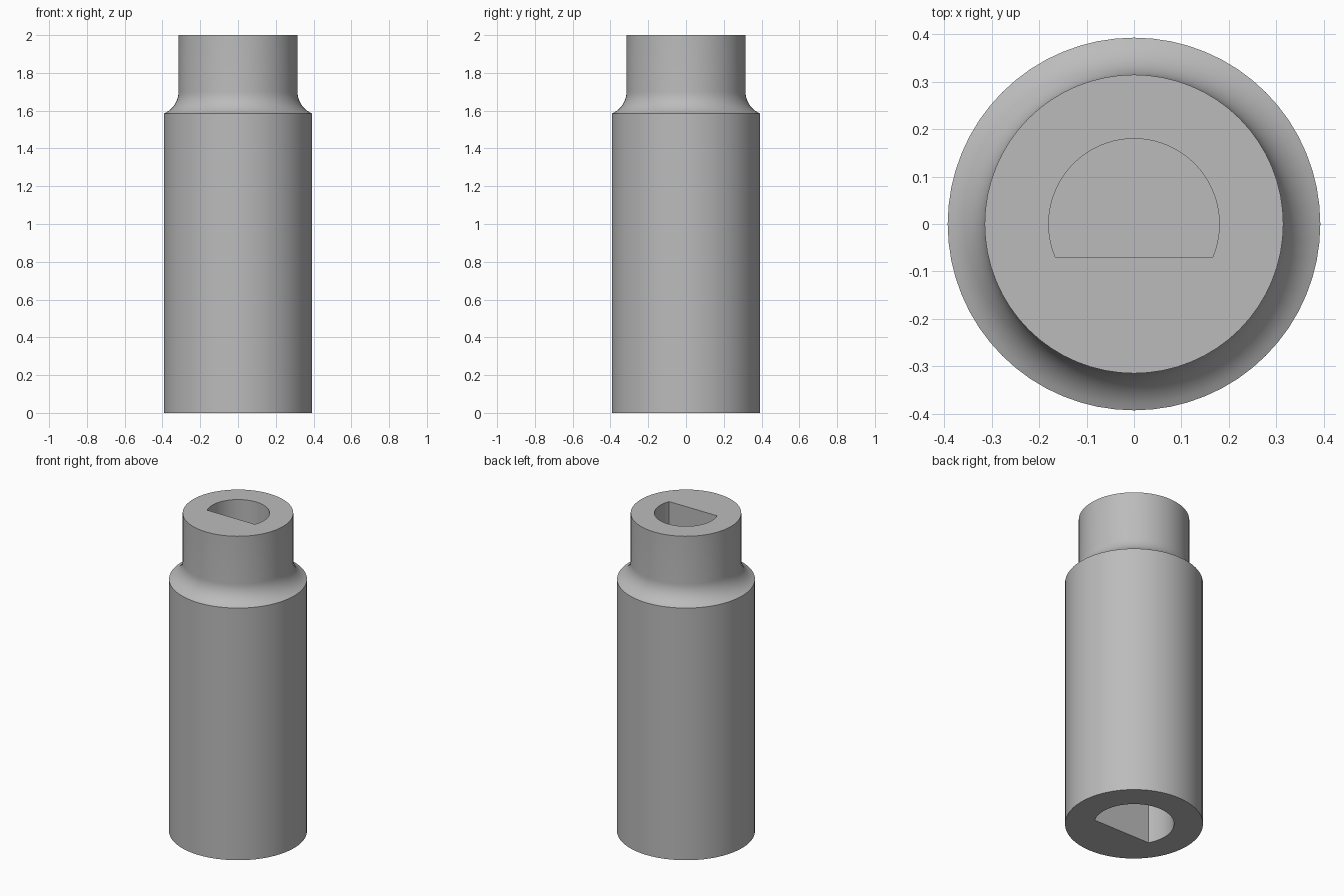
import bpy, bmesh
from math import asin, acos, cos, sin, pi, radians

cube = bpy.data.objects.get("Cube")
if cube:
    bpy.data.objects.remove(cube)

SIDES = 64
BODY_R, NECK_R = 0.393, 0.315
SHOULDER_Z, NECK_Z, TOP_Z = 1.585, 1.70, 2.0

grey = bpy.data.materials.new("plain grey")
grey.use_nodes = True
colour = (0.5, 0.5, 0.5, 1)
grey.diffuse_color = colour
grey.node_tree.nodes["Principled BSDF"].inputs["Base Color"].default_value = colour


def add_object(name, bm):
    bmesh.ops.recalc_face_normals(bm, faces=bm.faces)
    mesh = bpy.data.meshes.new(name)
    bm.to_mesh(mesh)
    bm.free()
    mesh.materials.append(grey)
    obj = bpy.data.objects.new(name, mesh)
    bpy.context.collection.objects.link(obj)
    return obj


def turned(name, profile):
    """Closed solid of revolution from (radius, height) pairs."""
    bm = bmesh.new()
    rings = [[bm.verts.new((r * cos(2 * pi * i / SIDES), r * sin(2 * pi * i / SIDES), z))
              for i in range(SIDES)] for r, z in profile]
    for low, high in zip(rings, rings[1:]):
        for i in range(SIDES):
            j = (i + 1) % SIDES
            bm.faces.new((low[i], low[j], high[j], high[i]))
    bm.faces.new(rings[0])
    bm.faces.new(rings[-1])
    return add_object(name, bm)


def d_prism(name, radius, flat, z0, z1, steps=48):
    """D-shaped prism whose flat side faces the front."""
    start = -asin(flat / radius)
    sweep = pi - 2 * start
    bm = bmesh.new()
    face = bm.faces.new([bm.verts.new((radius * cos(start + sweep * i / steps),
                                       radius * sin(start + sweep * i / steps), z0))
                         for i in range(steps + 1)])
    extruded = bmesh.ops.extrude_face_region(bm, geom=[face], use_keep_orig=True)["geom"]
    top = [v for v in extruded if isinstance(v, bmesh.types.BMVert)]
    bmesh.ops.translate(bm, verts=top, vec=(0, 0, z1 - z0))
    return add_object(name, bm)


# Body, concave shoulder and neck in one profile
rise, reach = NECK_Z - SHOULDER_Z, BODY_R - NECK_R
fillet = (rise ** 2 + reach ** 2) / (2 * reach)
arc = acos((fillet - reach) / fillet)
profile = [(BODY_R, 0), (BODY_R, SHOULDER_Z)]
for k in range(1, 11):
    a = arc * (1 - k / 10)
    profile.append((NECK_R + fillet * (1 - cos(a)), NECK_Z - fillet * sin(a)))
profile.append((NECK_R, TOP_Z))
body = turned("coupler_body", profile)

# Blind D-shaped sockets at both ends
sockets = [d_prism("top_socket_cutter", 0.18, 0.07, 1.4, 2.1),
           d_prism("bottom_socket_cutter", 0.228, 0.11, -0.1, 0.9)]
for cutter in sockets:
    mod = body.modifiers.new(cutter.name, "BOOLEAN")
    mod.operation = "DIFFERENCE"
    mod.solver = "EXACT"
    mod.object = cutter

# Apply the cuts, then drop the cutters
bpy.context.view_layer.update()
depsgraph = bpy.context.evaluated_depsgraph_get()
cut_mesh = bpy.data.meshes.new_from_object(body.evaluated_get(depsgraph))
body.modifiers.clear()
body.data = cut_mesh
for cutter in sockets:
    bpy.data.objects.remove(cutter)

# Smooth round walls with crisp rims
bpy.ops.object.select_all(action="DESELECT")
body.select_set(True)
bpy.context.view_layer.objects.active = body
bpy.ops.object.shade_smooth_by_angle(angle=radians(30))
